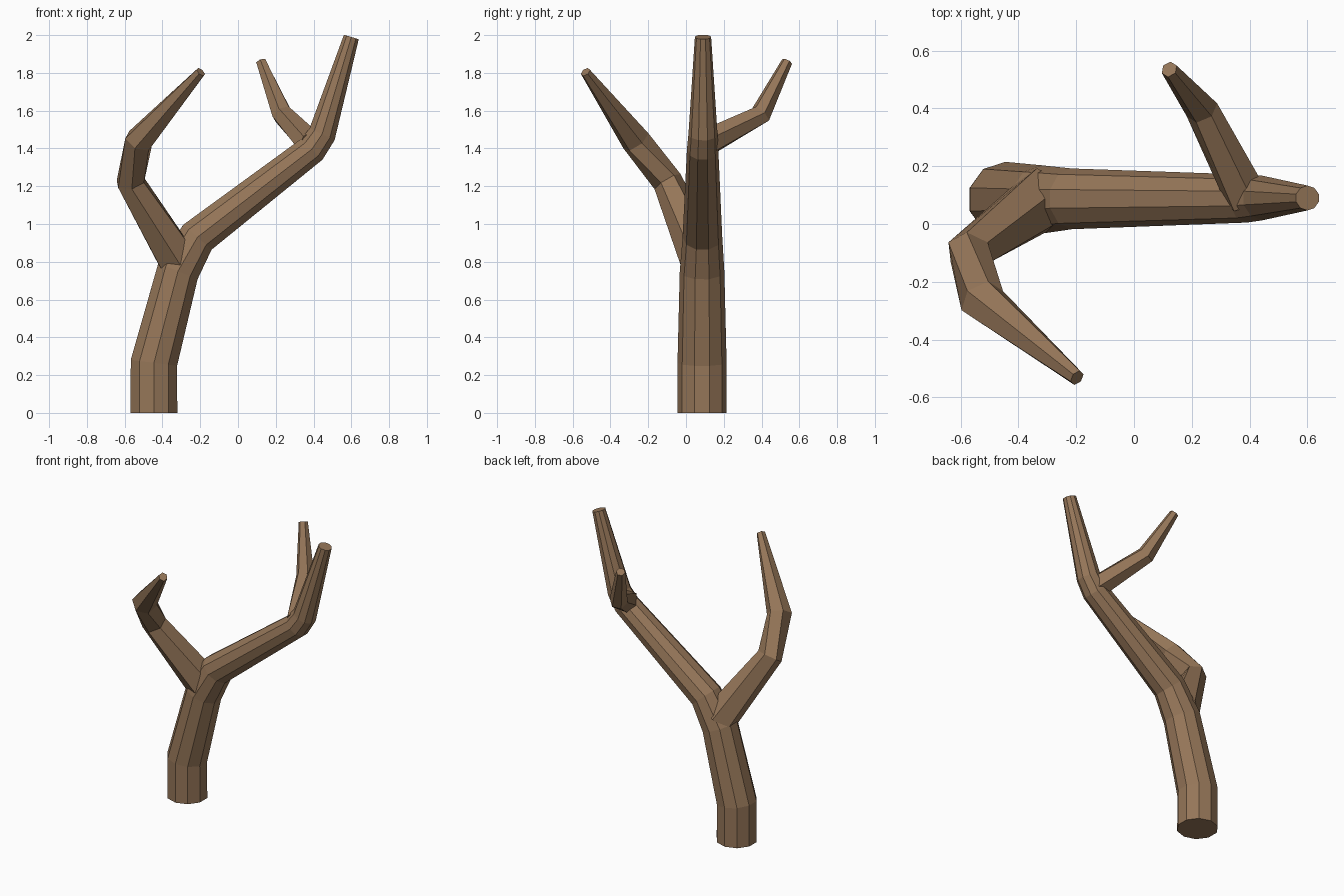
import bpy, bmesh, math
from mathutils import Vector

if "Cube" in bpy.data.objects:
    bpy.data.objects.remove(bpy.data.objects["Cube"])

bark = bpy.data.materials.new("brown_bark")
bark.diffuse_color = (0.30, 0.18, 0.098, 1)
bark.use_nodes = True
bark.node_tree.nodes["Principled BSDF"].inputs["Base Color"].default_value = bark.diffuse_color


def limb(name, sides, path):
    """Closed faceted tube through (x, y, z, radius) stations."""
    pts = [Vector(p[:3]) for p in path]
    bm = bmesh.new()
    rings = []
    for i, p in enumerate(pts):
        t = Vector((0, 0, 0))
        if i > 0:
            t += (p - pts[i - 1]).normalized()
        if i < len(pts) - 1:
            t += (pts[i + 1] - p).normalized()
        t.normalize()
        u = Vector((0, 1, 0))
        u = (u - t * u.dot(t)).normalized()
        v = t.cross(u)
        ring = []
        for k in range(sides):
            a = 2 * math.pi * k / sides
            ring.append(bm.verts.new(p + path[i][3] * (u * math.cos(a) + v * math.sin(a))))
        rings.append(ring)
    for a, b in zip(rings, rings[1:]):
        for k in range(sides):
            n = (k + 1) % sides
            bm.faces.new((a[k], a[n], b[n], b[k]))
    bm.faces.new(rings[0][::-1])
    bm.faces.new(rings[-1])
    bmesh.ops.recalc_face_normals(bm, faces=bm.faces[:])
    me = bpy.data.meshes.new(name)
    bm.to_mesh(me)
    bm.free()
    me.materials.append(bark)
    ob = bpy.data.objects.new(name, me)
    bpy.context.collection.objects.link(ob)
    return ob


# Trunk bending into the long right limb
trunk = limb("trunk", 10, [
    (-0.445, 0.085, 0, 0.13), (-0.445, 0.085, 0.265, 0.13),
    (-0.318, 0.085, 0.75, 0.118), (-0.215, 0.087, 0.93, 0.105),
    (0.39, 0.088, 1.395, 0.083), (0.445, 0.09, 1.475, 0.077),
    (0.60, 0.09, 1.99, 0.043)])

# Left limb, curling toward the front
left = limb("left_branch", 6, [
    (-0.315, 0.085, 0.80, 0.115), (-0.57, -0.098, 1.225, 0.08),
    (-0.525, -0.265, 1.44, 0.08), (-0.197, -0.532, 1.805, 0.028)])

# Small twig at the back of the right limb
twig = limb("back_twig", 6, [
    (0.39, 0.09, 1.42, 0.078), (0.235, 0.395, 1.58, 0.058),
    (0.122, 0.535, 1.86, 0.029)])

# Fuse the limbs into one skin
for part in (left, twig):
    mod = trunk.modifiers.new("fuse", 'BOOLEAN')
    mod.operation = 'UNION'
    mod.solver = 'EXACT'
    mod.object = part
dg = bpy.context.evaluated_depsgraph_get()
fused = bpy.data.meshes.new_from_object(trunk.evaluated_get(dg))
trunk.modifiers.clear()
trunk.data = fused
trunk.name = "forked_branch"
for part in (left, twig):
    bpy.data.objects.remove(part)
